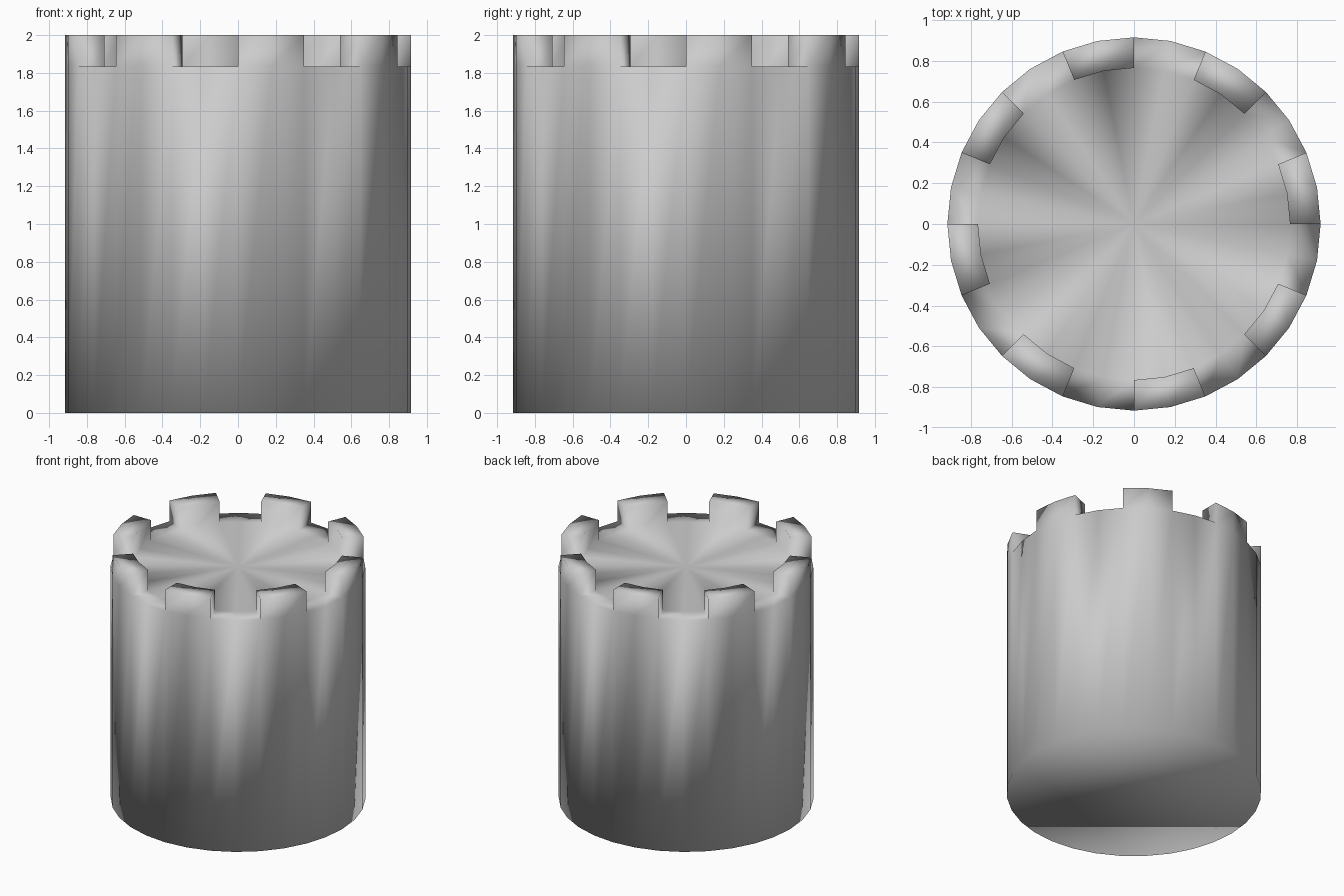
import bpy, bmesh
from math import cos, sin, tau

if "Cube" in bpy.data.objects:
    bpy.data.objects.remove(bpy.data.objects["Cube"])

SIDES = 32
R_OUT, R_IN = 0.915, 0.765
Z_FLOOR, Z_TOP = 1.835, 2.0

bm = bmesh.new()


def ring(r, z):
    return [bm.verts.new((r * cos(tau * i / SIDES), r * sin(tau * i / SIDES), z))
            for i in range(SIDES)]


base = ring(R_OUT, 0)
outer = ring(R_OUT, Z_FLOOR)
inner = ring(R_IN, Z_FLOOR)
outer_top = ring(R_OUT, Z_TOP)
inner_top = ring(R_IN, Z_TOP)
centre = bm.verts.new((0, 0, Z_FLOOR))

# Underside
bm.faces.new(base[::-1])

for i in range(SIDES):
    j = (i + 1) % SIDES
    # Wall and roof floor
    bm.faces.new((base[i], base[j], outer[j], outer[i]))
    bm.faces.new((inner[i], inner[j], centre))
    step = i % 4
    if step < 2:
        # Battlement: two segments wide, then a two segment gap
        bm.faces.new((outer[i], outer[j], outer_top[j], outer_top[i]))
        bm.faces.new((inner[j], inner[i], inner_top[i], inner_top[j]))
        bm.faces.new((outer_top[i], outer_top[j], inner_top[j], inner_top[i]))
        if step == 0:
            bm.faces.new((inner[i], outer[i], outer_top[i], inner_top[i]))
        else:
            bm.faces.new((outer[j], inner[j], inner_top[j], outer_top[j]))
    else:
        # Gap floor
        bm.faces.new((outer[i], outer[j], inner[j], inner[i]))

# Remove ring points not used by any battlement
bmesh.ops.delete(bm, geom=[v for v in bm.verts if not v.link_faces], context='VERTS')
bmesh.ops.recalc_face_normals(bm, faces=bm.faces[:])
for f in bm.faces:
    f.smooth = True

mesh = bpy.data.meshes.new("round_tower")
bm.to_mesh(mesh)
bm.free()
tower = bpy.data.objects.new("round_tower", mesh)
bpy.context.collection.objects.link(tower)
